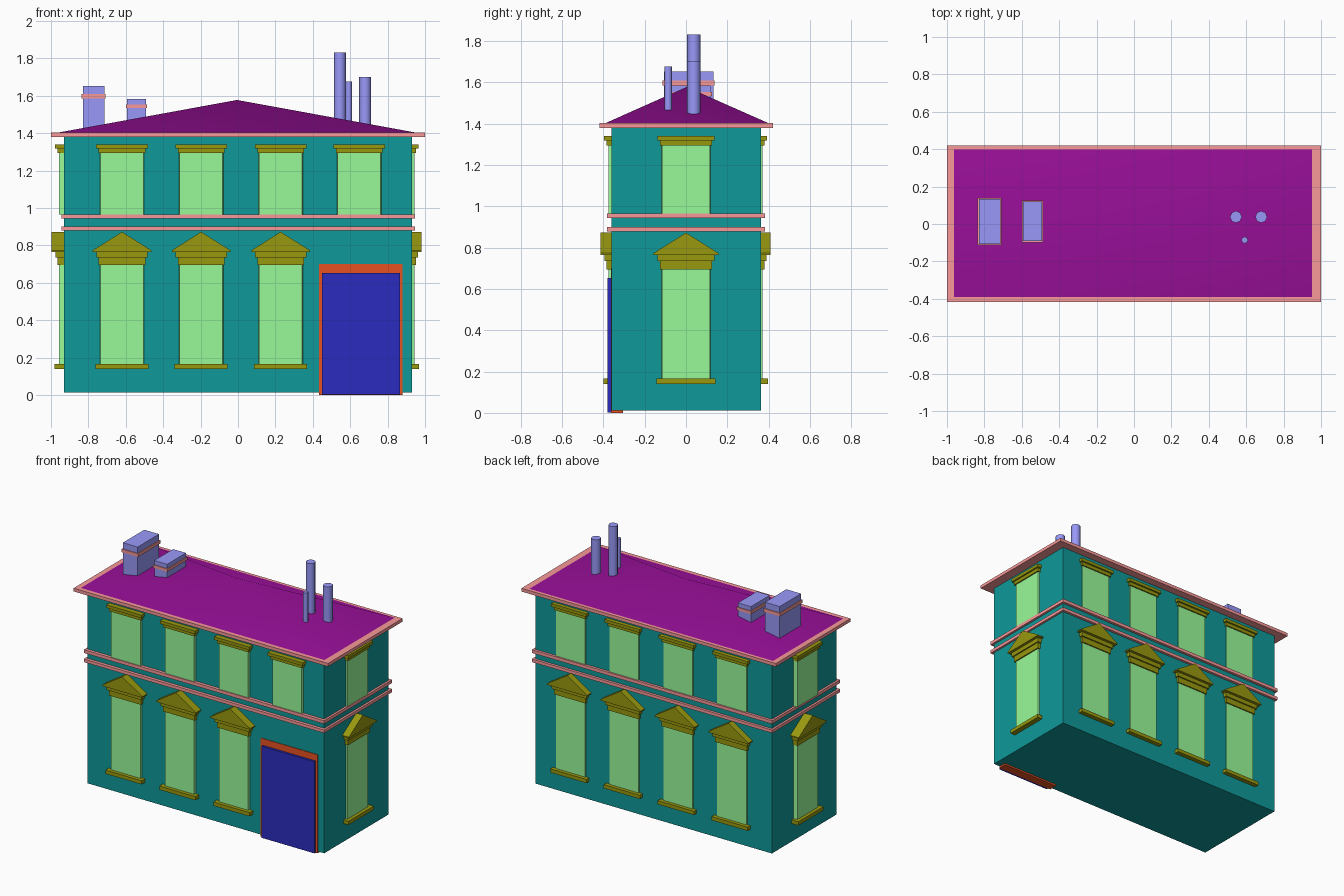
import bpy, bmesh
from math import pi
from mathutils import Color, Matrix, Vector

if "Cube" in bpy.data.objects:
    bpy.data.objects.remove(bpy.data.objects["Cube"])


def material(name, r, g, b):
    """Material from an sRGB colour."""
    m = bpy.data.materials.new(name)
    m.diffuse_color = (*Color((r, g, b)).from_srgb_to_scene_linear(), 1)
    m.use_nodes = True
    m.node_tree.nodes["Principled BSDF"].inputs["Base Color"].default_value = m.diffuse_color
    return m


TEAL = material("teal", 0.06, 0.6, 0.6)
PINK = material("pink", 0.98, 0.6, 0.6)
PURPLE = material("purple", 0.6, 0.06, 0.6)
GREEN = material("green", 0.6, 0.98, 0.6)
OLIVE = material("olive", 0.6, 0.6, 0.06)
BLUE = material("blue", 0.17, 0.17, 0.75)
ORANGE = material("orange", 0.9, 0.32, 0.13)
LILAC = material("lilac", 0.6, 0.6, 0.98)


def finish(bm, name, mat, matrix=Matrix()):
    bmesh.ops.recalc_face_normals(bm, faces=bm.faces)
    me = bpy.data.meshes.new(name)
    bm.to_mesh(me)
    bm.free()
    me.materials.append(mat)
    ob = bpy.data.objects.new(name, me)
    ob.matrix_world = matrix
    bpy.context.collection.objects.link(ob)
    return ob


def box(name, x, y, z, mat, matrix=Matrix(), taper=0.0):
    """Box from (min, max) ranges; taper narrows the x width of the -y face."""
    bm = bmesh.new()
    bmesh.ops.create_cube(bm, size=1)
    for v in bm.verts:
        front = v.co.y < 0
        v.co = Vector([r[0] + (c + 0.5) * (r[1] - r[0]) for c, r in zip(v.co, (x, y, z))])
        if front:
            v.co.x -= taper if v.co.x > 0 else -taper
    return finish(bm, name, mat, matrix)


def gable(name, half, y, z, mat, matrix):
    """Triangular pediment extruded along y."""
    bm = bmesh.new()
    profile = [(-half, z[0]), (half, z[0]), (half, z[0] + 0.008), (0, z[1]), (-half, z[0] + 0.008)]
    face = bm.faces.new([bm.verts.new((px, y[0], pz)) for px, pz in profile])
    ext = bmesh.ops.extrude_face_region(bm, geom=[face])
    for v in ext["geom"]:
        if isinstance(v, bmesh.types.BMVert):
            v.co.y = y[1]
    bm.faces.new(face.verts) if not face.is_valid else None
    return finish(bm, name, mat, matrix)


def pipe(name, x, y, r, top):
    bm = bmesh.new()
    bmesh.ops.create_cone(bm, cap_ends=True, segments=8, radius1=r, radius2=r, depth=top - 1.41)
    ob = finish(bm, name, LILAC, Matrix.Translation((x, y, (top + 1.41) / 2)))
    for p in ob.data.polygons:
        p.use_smooth = len(p.vertices) == 4
    ob.data.set_sharp_from_angle(angle=pi / 3)


# Windows: local x runs along the wall, local -y points outward
def upper_window(m):
    box("upper_window_pane", (-0.125, 0.125), (-0.015, 0.03), (0.965, 1.30), GREEN, m, 0.01)
    box("upper_window_hood_base", (-0.125, 0.125), (-0.024, 0.03), (1.294, 1.32), OLIVE, m)
    box("upper_window_hood_top", (-0.138, 0.138), (-0.036, 0.03), (1.318, 1.34), OLIVE, m)


def lower_window(m):
    box("lower_window_pane", (-0.125, 0.125), (-0.015, 0.03), (0.16, 0.71), GREEN, m, 0.01)
    box("window_sill", (-0.142, 0.142), (-0.04, 0.03), (0.14, 0.166), OLIVE, m)
    box("pediment_lower_step", (-0.125, 0.125), (-0.024, 0.03), (0.695, 0.735), OLIVE, m)
    box("pediment_upper_step", (-0.137, 0.137), (-0.034, 0.03), (0.735, 0.768), OLIVE, m)
    gable("window_pediment", 0.157, (-0.054, 0.03), (0.765, 0.872), OLIVE, m)


# Body, string courses and eaves
box("walls", (-0.93, 0.93), (-0.36, 0.364), (0.012, 1.39), TEAL)
for i, z in enumerate(((0.878, 0.9), (0.943, 0.966))):
    box(f"string_course_{i}", (-0.945, 0.945), (-0.382, 0.382), z, PINK)
box("eaves", (-1, 1), (-0.418, 0.42), (1.379, 1.402), PINK)

# Low pyramid roof, softly shaded, resting on the eaves
bm = bmesh.new()
base = [bm.verts.new(p) for p in ((-0.963, -0.389, 1.4025), (0.952, -0.389, 1.4025),
                                  (0.952, 0.398, 1.4025), (-0.963, 0.398, 1.4025))]
apex = bm.verts.new((-0.005, 0.003, 1.577))
for i in range(4):
    bm.faces.new((base[i], base[(i + 1) % 4], apex)).smooth = True
finish(bm, "roof", PURPLE)

# Windows on all four sides
for i, x in enumerate((-0.62, -0.197, 0.228, 0.648)):
    front = Matrix.Translation((x, -0.36, 0))
    back = Matrix.Translation((x, 0.356, 0)) @ Matrix.Rotation(pi, 4, 'Z')
    upper_window(front)
    upper_window(back)
    lower_window(back)
    if i < 3:
        lower_window(front)
for x, angle in ((0.928, pi / 2), (-0.942, -pi / 2)):
    m = Matrix.Translation((x, 0, 0)) @ Matrix.Rotation(angle, 4, 'Z')
    upper_window(m)
    lower_window(m)

# Door
box("door_surround", (0.433, 0.88), (-0.364, -0.305), (0, 0.7), ORANGE)
box("door", (0.45, 0.866), (-0.38, -0.355), (0.002, 0.653), BLUE)

# Chimney stacks with bands
for i, (x, y, top, band) in enumerate((((-0.83, -0.714), (-0.107, 0.133), 1.652, (1.585, 1.608)),
                                       ((-0.594, -0.492), (-0.092, 0.119), 1.583, (1.533, 1.553)))):
    box(f"chimney_{i}", x, y, (1.405, top), LILAC)
    box(f"chimney_band_{i}", (x[0] - 0.006, x[1] + 0.006), (y[0] - 0.006, y[1] + 0.006), band, PINK)

# Roof pipes
pipe("tall_pipe", 0.545, 0.038, 0.032, 1.83)
pipe("medium_pipe", 0.68, 0.038, 0.032, 1.70)
pipe("small_pipe", 0.592, -0.086, 0.018, 1.675)
